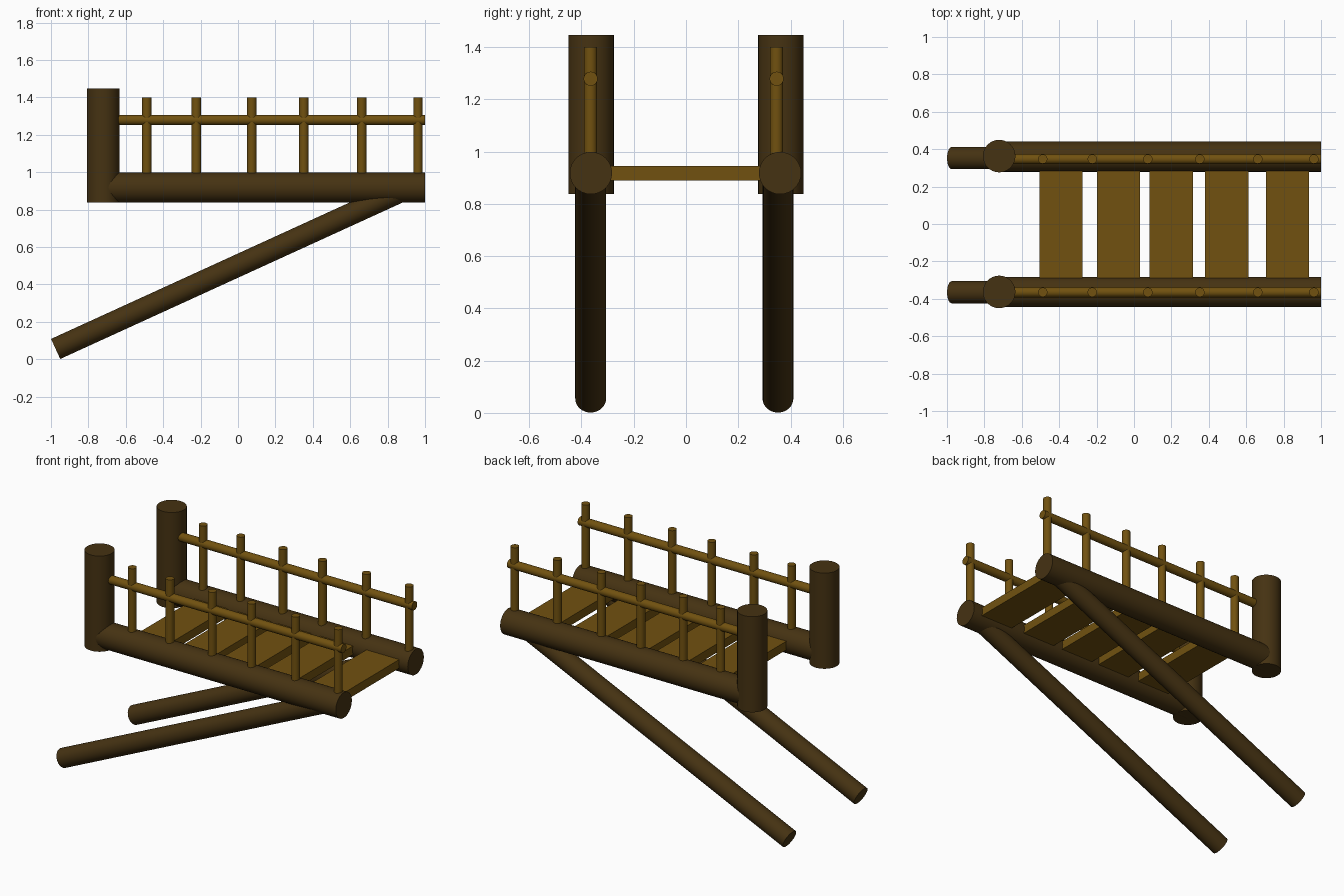
import bpy
from mathutils import Vector

if "Cube" in bpy.data.objects:
    bpy.data.objects.remove(bpy.data.objects["Cube"])


def material(name, color):
    m = bpy.data.materials.new(name)
    m.diffuse_color = color
    m.use_nodes = True
    m.node_tree.nodes["Principled BSDF"].inputs["Base Color"].default_value = m.diffuse_color
    return m


DARK = material("dark_log", (0.06, 0.032, 0.006, 1))
LIGHT = material("light_wood", (0.165, 0.083, 0.005, 1))


def log(name, start, end, radius, mat):
    """Round pole between two points."""
    a, b = Vector(start), Vector(end)
    d = b - a
    bpy.ops.mesh.primitive_cylinder_add(vertices=32, radius=radius, depth=d.length, location=(a + b) / 2)
    ob = bpy.context.object
    ob.name = name
    ob.rotation_euler = d.to_track_quat('Z', 'Y').to_euler()
    ob.data.materials.append(mat)
    bpy.ops.object.shade_smooth_by_angle()
    return ob


def plank(name, x):
    bpy.ops.mesh.primitive_cube_add(size=1, location=(x, 0, 0.917))
    ob = bpy.context.object
    ob.name = name
    ob.scale = (0.231, 0.66, 0.055)
    ob.data.materials.append(LIGHT)


# Each side: post y, beam y, brace y, railing y
SIDES = {"front": (-0.363, -0.364, -0.365, -0.365),
         "back": (0.363, 0.36, 0.352, 0.347)}
BALUSTERS = (-0.488, -0.223, 0.074, 0.352, 0.662, 0.962)

for side, (yp, yb, ys, yr) in SIDES.items():
    # Upright end post and main deck beam
    log(f"{side}_post", (-0.721, yp, 0.838), (-0.721, yp, 1.447), 0.087, DARK)
    log(f"{side}_beam", (-0.721, yb, 0.918), (1.0, yb, 0.918), 0.081, DARK)
    # Diagonal support, ending inside the beam
    log(f"{side}_brace", (-0.975, ys, 0.055), (0.87, ys, 0.898), 0.059, DARK)
    # Handrail and balusters
    log(f"{side}_handrail", (-0.721, yr, 1.279), (1.0, yr, 1.279), 0.027, LIGHT)
    for i, x in enumerate(BALUSTERS):
        log(f"{side}_baluster_{i + 1}", (x, yr, 0.92), (x, yr, 1.4), 0.025, LIGHT)

# Deck planks
for i, x in enumerate((-0.39, -0.083, 0.199, 0.496, 0.821)):
    plank(f"plank_{i + 1}", x)
